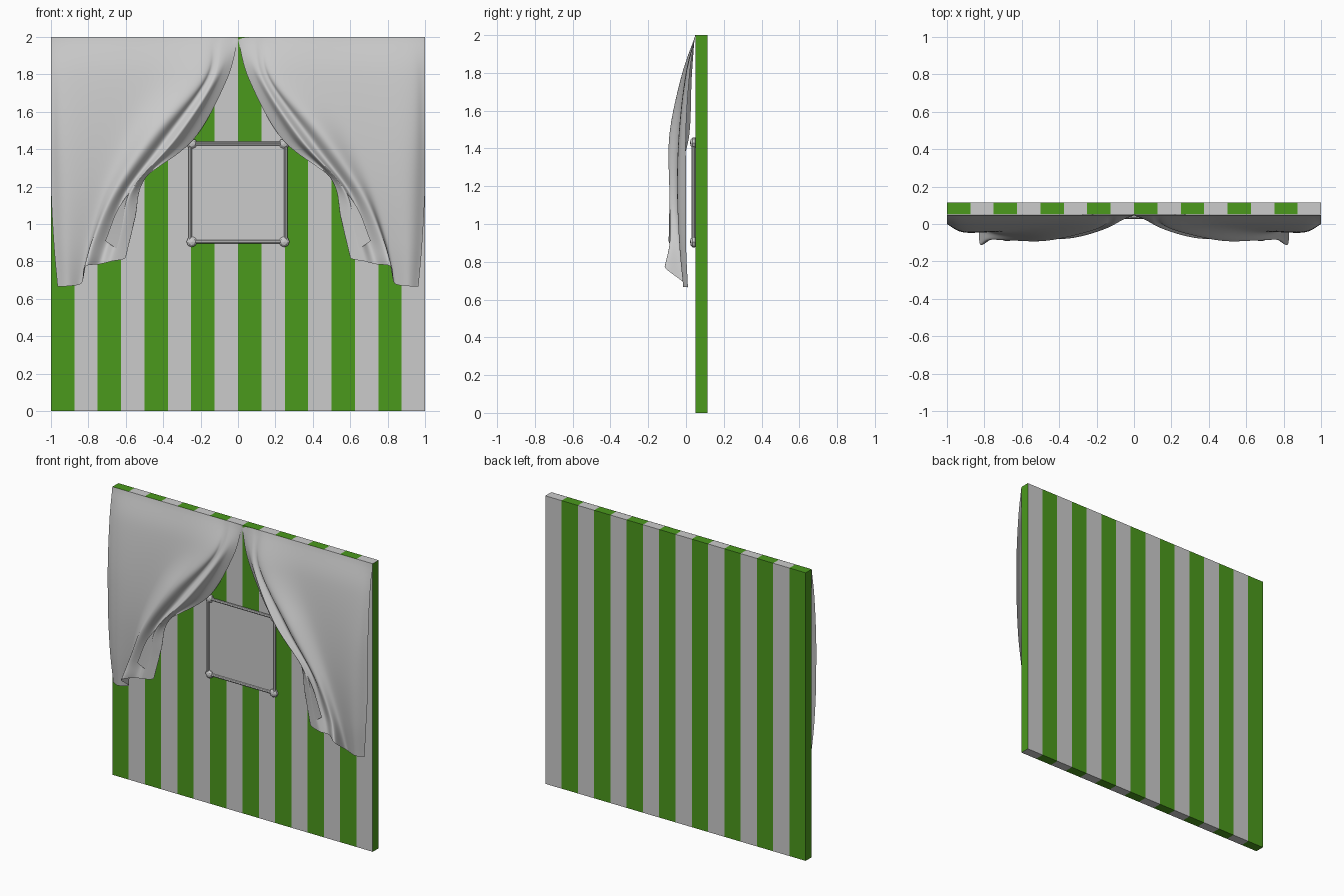
import bpy, bmesh, math
from mathutils import Vector, Matrix

if "Cube" in bpy.data.objects:
    bpy.data.objects.remove(bpy.data.objects["Cube"])


def make_object(name, bm, smooth=False):
    mesh = bpy.data.meshes.new(name)
    bm.to_mesh(mesh)
    bm.free()
    for p in mesh.polygons:
        p.use_smooth = smooth
    ob = bpy.data.objects.new(name, mesh)
    bpy.context.collection.objects.link(ob)
    return ob


def box(name, lo, hi):
    lo, hi = Vector(lo), Vector(hi)
    bm = bmesh.new()
    bmesh.ops.create_cube(bm, size=1)
    for v in bm.verts:
        v.co = [(lo[i] + hi[i]) / 2 + v.co[i] * (hi[i] - lo[i]) for i in range(3)]
    return make_object(name, bm)


def rod(name, a, b, r):
    a, b = Vector(a), Vector(b)
    bm = bmesh.new()
    rot = (b - a).to_track_quat('Z', 'Y').to_matrix().to_4x4()
    bmesh.ops.create_cone(bm, cap_ends=True, segments=8, radius1=r, radius2=r,
                          depth=(b - a).length,
                          matrix=Matrix.Translation((a + b) / 2) @ rot)
    return make_object(name, bm)


def spline(pts, t):
    """Catmull-Rom through pts, t in 0..1"""
    n = len(pts) - 1
    s = t * n
    i = min(int(s), n - 1)
    f = s - i
    p1, p2 = pts[i], pts[i + 1]
    p0 = pts[i - 1] if i > 0 else 2 * p1 - p2
    p3 = pts[i + 2] if i + 2 <= n else 2 * p2 - p1
    return 0.5 * (2 * p1 + (p2 - p0) * f + (2 * p0 - 5 * p1 + 4 * p2 - p3) * f**2
                  + (3 * p1 - p0 - 3 * p2 + p3) * f**3)


# Striped wall: one slab cut into 16 vertical bands
wall = box("striped_wall", (-1, 0.05, 0), (1, 0.115, 2))
for name, col in (("wall_grey", (0.8, 0.8, 0.8, 1)), ("wall_green", (0.07, 0.32, 0.012, 1))):
    m = bpy.data.materials.new(name)
    m.diffuse_color = col
    m.use_nodes = True
    m.node_tree.nodes["Principled BSDF"].inputs["Base Color"].default_value = m.diffuse_color
    wall.data.materials.append(m)
bm = bmesh.new()
bm.from_mesh(wall.data)
for i in range(1, 16):
    bmesh.ops.bisect_plane(bm, geom=bm.verts[:] + bm.edges[:] + bm.faces[:],
                           plane_co=(-1 + i / 8, 0, 0), plane_no=(1, 0, 0))
for f in bm.faces:
    band = math.floor((f.calc_center_median().x + 1) * 8 + 1e-4)
    f.material_index = 1 if band % 2 == 0 else 0
bm.to_mesh(wall.data)
bm.free()

# Picture panel with rods and faceted corner knobs
X, Z0, Z1, Y = 0.25, 0.905, 1.43, 0.038
box("frame_panel", (-X, 0.04, Z0), (X, 0.051, Z1))
for z in (Z0, Z1):
    rod("frame_rail", (-X, Y, z), (X, Y, z), 0.01)
for s in (-1, 1):
    rod("frame_post", (s * (X + 0.005), Y, Z0), (s * (X + 0.005), Y, Z1), 0.01)
    for z in (Z0, Z1):
        bm = bmesh.new()
        bmesh.ops.create_uvsphere(bm, u_segments=8, v_segments=5, radius=0.03,
                                  matrix=Matrix.Translation((s * 0.247, 0.042, z))
                                  @ Matrix.Rotation(math.pi / 2, 4, 'X'))
        for v in bm.verts:
            v.co.y = 0.042 + (v.co.y - 0.042) * 0.7
        make_object("frame_knob", bm)

# Curtain guide lines from outer edge to inner hem, each running top to bottom
outer = [(1, .05, 2), (1, .02, 1.8), (1, 0, 1.5), (1, 0, 1.2), (.985, 0, .9), (.965, .01, .665)]
side = [(.85, .05, 2), (.88, 0, 1.8), (.9, -.035, 1.5), (.91, -.045, 1.2), (.915, -.035, .9), (.91, -.015, .668)]
valley = [(.45, .05, 2), (.47, 0, 1.8), (.60, -.035, 1.5), (.72, -.045, 1.2), (.80, -.03, .9), (.835, -.005, .685)]
ridge = [(.2, .05, 2), (.22, -.025, 1.78), (.46, -.088, 1.47), (.66, -.088, 1.17), (.77, -.085, .92), (.82, -.112, .77)]
groove = [(.12, .05, 2), (.16, -.005, 1.78), (.40, -.045, 1.44), (.60, -.05, 1.17), (.69, -.045, .93), (.74, -.06, .785)]
pleat = [(.08, .05, 2), (.13, -.015, 1.77), (.33, -.075, 1.46), (.555, -.08, 1.2), (.62, -.075, 1.0), (.68, -.08, .80)]
fold = [(.03, .05, 1.995), (.09, .01, 1.79), (.28, -.02, 1.47), (.50, -.045, 1.24), (.55, -.055, 1.03), (.60, -.065, .825)]
hem = [(0, .045, 1.985), (.06, .03, 1.77), (.235, .015, 1.455), (.49, -.05, 1.255), (.63, -.085, 1.1), (.71, -.092, .91)]
guides = [[Vector(p) for p in g]
          for g in (outer, side, valley, ridge, groove, pleat, fold, hem)]

# Loft a sheet across the guides, once per side
NU, NV = 70, 50
for s, label in ((1, "right"), (-1, "left")):
    bm = bmesh.new()
    rows = []
    for j in range(NV + 1):
        sec = [spline(g, j / NV) for g in guides]
        row = []
        for i in range(NU + 1):
            p = spline(sec, i / NU)
            row.append(bm.verts.new((s * min(p.x, 1), min(p.y, 0.049), min(p.z, 2))))
        rows.append(row)
    for a, b in zip(rows, rows[1:]):
        for i in range(NU):
            q = (a[i], a[i + 1], b[i + 1], b[i])
            bm.faces.new(q if s > 0 else q[::-1])
    for f in bm.faces:
        f.normal_update()
    # turn the sheet so its faces look forward
    if sum(f.normal.y * f.calc_area() for f in bm.faces) > 0:
        bmesh.ops.reverse_faces(bm, faces=bm.faces[:])
    make_object("curtain_" + label, bm, True)
